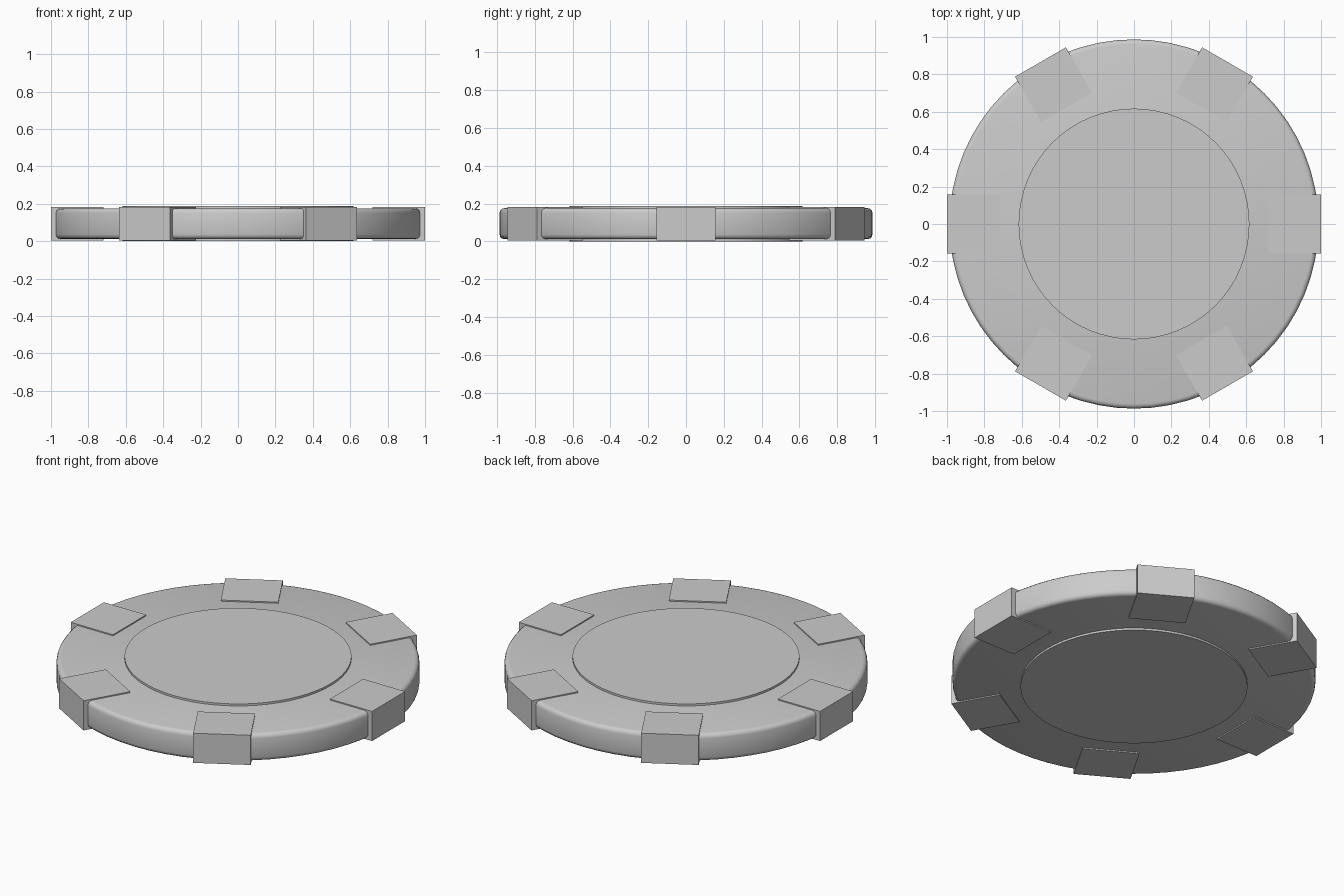
import bpy
import math

if "Cube" in bpy.data.objects:
    bpy.data.objects.remove(bpy.data.objects["Cube"])


def disc(name, radius, z0, z1, sides, bevel=0.0):
    bpy.ops.mesh.primitive_cylinder_add(vertices=sides, radius=radius, depth=z1 - z0,
                                        location=(0, 0, (z0 + z1) / 2))
    ob = bpy.context.object
    ob.name = name
    if bevel:
        mod = ob.modifiers.new("rounded_rim", 'BEVEL')
        mod.width = bevel
        mod.segments = 3
        mod.limit_method = 'ANGLE'
        mod.angle_limit = math.radians(40)
        bpy.ops.object.modifier_apply(modifier=mod.name)
    bpy.ops.object.shade_smooth_by_angle(angle=math.radians(35))
    return ob


# Main chip with rounded rim
disc("chip_body", 0.987, 0.012, 0.176, 64, 0.025)

# Raised centre inlay, standing proud on both faces
disc("centre_inlay", 0.617, 0.0, 0.188, 64)

# Six edge blocks wrapping the rim
inner, outer, half_width, z0, z1 = 0.72, 1.0, 0.157, 0.005, 0.183
for i in range(6):
    a = i * math.pi / 3
    mid = (inner + outer) / 2
    bpy.ops.mesh.primitive_cube_add(size=1, rotation=(0, 0, a),
                                    location=(mid * math.cos(a), mid * math.sin(a), (z0 + z1) / 2))
    block = bpy.context.object
    block.name = f"edge_block_{i + 1}"
    block.scale = (outer - inner, 2 * half_width, z1 - z0)
